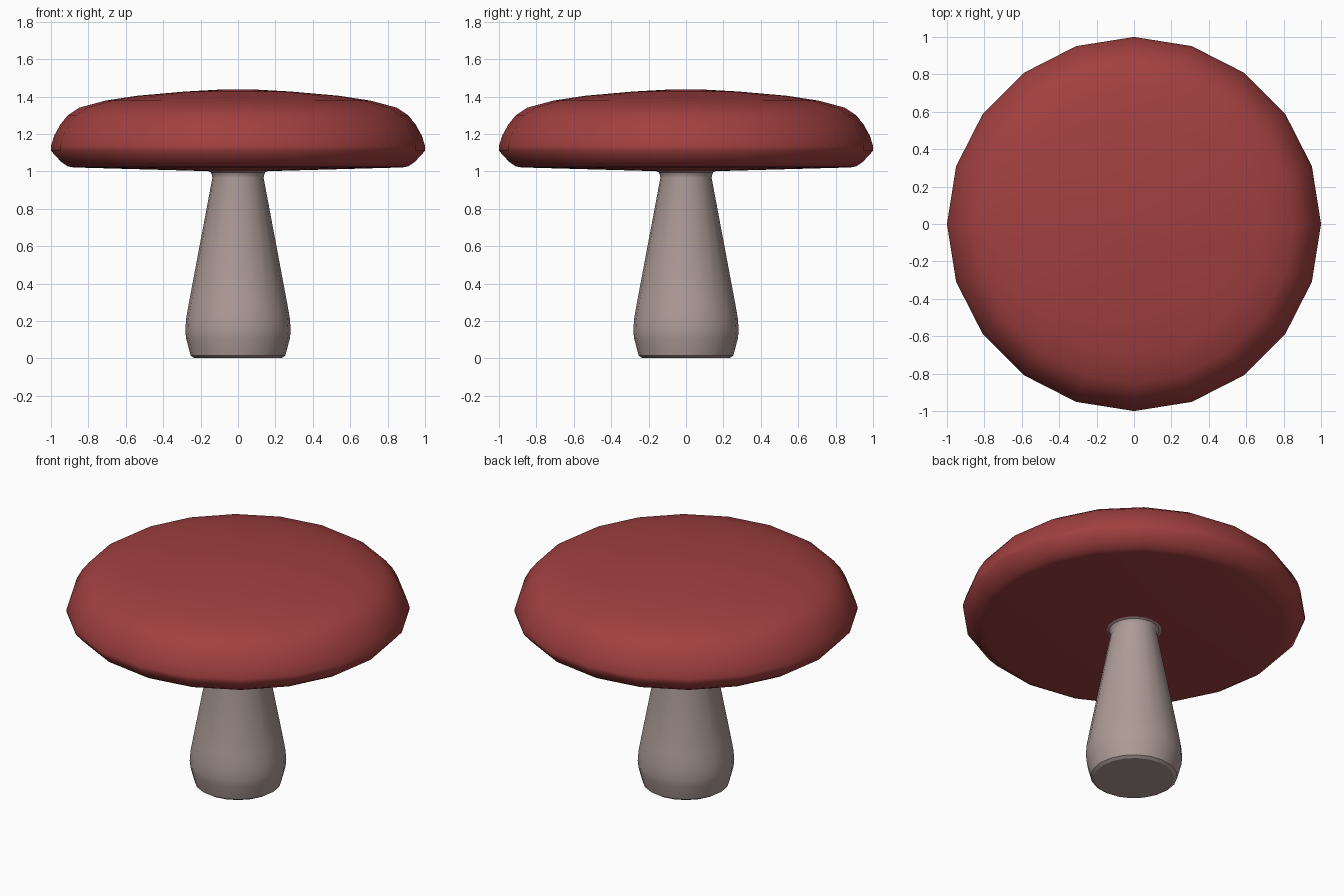
import bpy, bmesh, math

if "Cube" in bpy.data.objects:
    bpy.data.objects.remove(bpy.data.objects["Cube"])

SIDES = 20


def material(name, color):
    m = bpy.data.materials.new(name)
    m.diffuse_color = color
    m.use_nodes = True
    m.node_tree.nodes["Principled BSDF"].inputs["Base Color"].default_value = m.diffuse_color
    return m


def lathe(name, profile, mat, angle):
    """Revolve an (r, z) profile about z; r = 0 gives a pole."""
    bm = bmesh.new()
    rings = []
    for r, z in profile:
        if r == 0:
            rings.append([bm.verts.new((0, 0, z))] * SIDES)
        else:
            rings.append([bm.verts.new((r * math.cos(2 * math.pi * i / SIDES),
                                        r * math.sin(2 * math.pi * i / SIDES), z))
                          for i in range(SIDES)])
    for a, b in zip(rings, rings[1:]):
        for i in range(SIDES):
            j = (i + 1) % SIDES
            bm.faces.new(list(dict.fromkeys((a[i], a[j], b[j], b[i]))))
    bmesh.ops.recalc_face_normals(bm, faces=bm.faces)
    mesh = bpy.data.meshes.new(name)
    bm.to_mesh(mesh)
    bm.free()
    ob = bpy.data.objects.new(name, mesh)
    bpy.context.collection.objects.link(ob)
    mesh.materials.append(mat)
    bpy.ops.object.select_all(action='DESELECT')
    ob.select_set(True)
    bpy.context.view_layer.objects.active = ob
    bpy.ops.object.shade_smooth_by_angle(angle=math.radians(angle))
    return ob


# Stem: bulging foot, tapered shaft, small flare under the cap
lathe("stem", [(0, 0.003), (0.235, 0.003), (0.253, 0.015), (0.277, 0.105), (0.282, 0.15),
               (0.277, 0.215), (0.262, 0.30), (0.137, 0.965), (0.139, 0.98),
               (0.147, 0.995), (0.16, 1.001)],
      material("stem_beige", (0.42, 0.33, 0.31, 1)), 31)

# Cap: flat underside, rounded rim, shallow dome
lathe("cap", [(0.155, 1.001), (0.88, 1.021), (0.91, 1.027), (0.945, 1.05),
              (1.0, 1.11), (1.0, 1.135), (0.983, 1.19), (0.95, 1.25), (0.91, 1.30),
              (0.85, 1.34), (0.71, 1.378), (0.54, 1.404), (0.28, 1.427),
              (0.08, 1.438), (0, 1.438)],
      material("cap_red", (0.36, 0.051, 0.051, 1)), 55)
